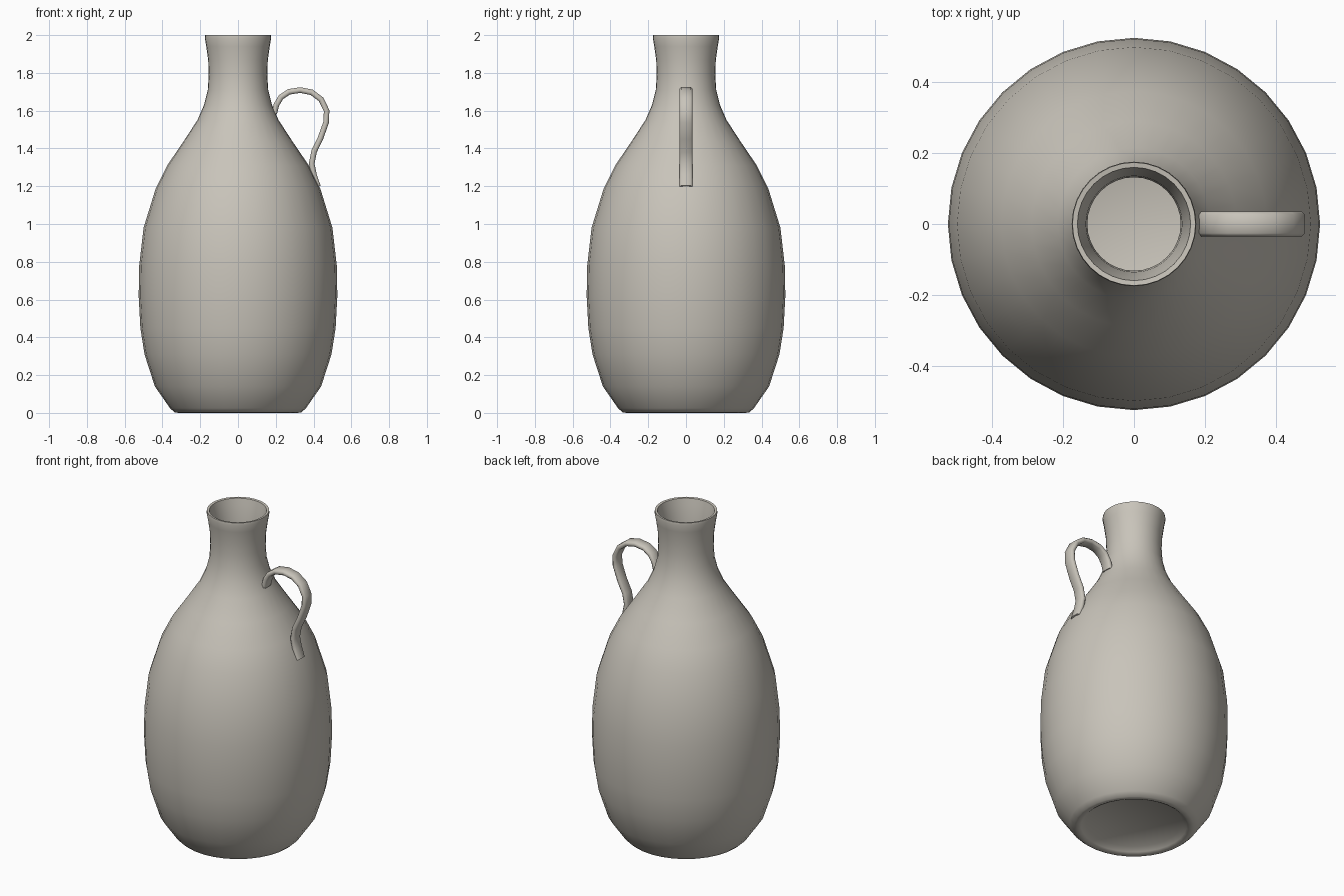
import bpy, bmesh, math
from mathutils import Vector

if "Cube" in bpy.data.objects:
    bpy.data.objects.remove(bpy.data.objects["Cube"])

clay = bpy.data.materials.new("warm grey clay")
clay.diffuse_color = (0.58, 0.55, 0.49, 1)
clay.use_nodes = True
clay.node_tree.nodes["Principled BSDF"].inputs["Base Color"].default_value = clay.diffuse_color


def finish(name, bm, angle):
    bmesh.ops.recalc_face_normals(bm, faces=bm.faces)
    me = bpy.data.meshes.new(name)
    bm.to_mesh(me)
    bm.free()
    ob = bpy.data.objects.new(name, me)
    bpy.context.collection.objects.link(ob)
    me.materials.append(clay)
    bpy.ops.object.select_all(action='DESELECT')
    ob.select_set(True)
    bpy.context.view_layer.objects.active = ob
    bpy.ops.object.shade_smooth_by_angle(angle=math.radians(angle))
    return ob


# Bottle: one closed profile (r, z) from the recessed base, up the outside, down the inside
outer = [(0.0, 0.03), (0.27, 0.03), (0.295, 0.008), (0.31, 0.0), (0.335, 0.002), (0.36, 0.025),
         (0.44, 0.14), (0.495, 0.31), (0.517, 0.45), (0.526, 0.62), (0.523, 0.78),
         (0.50, 0.98), (0.435, 1.19), (0.375, 1.31), (0.29, 1.435), (0.215, 1.55),
         (0.18, 1.63), (0.16, 1.71), (0.155, 1.79), (0.158, 1.87), (0.168, 1.94), (0.176, 1.985)]
inner = [(0.174, 2.0), (0.160, 1.998), (0.152, 1.96), (0.136, 1.87), (0.132, 1.79), (0.137, 1.71),
         (0.156, 1.62), (0.19, 1.54), (0.265, 1.42), (0.35, 1.295), (0.41, 1.18),
         (0.475, 0.97), (0.50, 0.75), (0.49, 0.45), (0.465, 0.31), (0.41, 0.15),
         (0.33, 0.06), (0.0, 0.06)]
bm = bmesh.new()
pts = [bm.verts.new((r, 0, z)) for r, z in outer + inner]
edges = [bm.edges.new(p) for p in zip(pts, pts[1:])]
bmesh.ops.spin(bm, geom=pts + edges, cent=(0, 0, 0), axis=(0, 0, 1),
               angle=math.tau, steps=32, use_duplicate=False)
bmesh.ops.remove_doubles(bm, verts=bm.verts, dist=0.0005)
finish("bottle_body", bm, 50)

# Handle: rounded strap swept along an S-shaped path (x, z)
path = [(0.192, 1.585), (0.203, 1.63), (0.228, 1.672), (0.27, 1.70), (0.33, 1.709),
        (0.39, 1.697), (0.44, 1.66), (0.469, 1.60), (0.467, 1.54), (0.437, 1.455),
        (0.403, 1.385), (0.39, 1.32), (0.402, 1.26), (0.423, 1.198)]
path = [Vector((x, 0, z)) for x, z in path]
section = [(0.035, 0.006), (0.026, 0.015), (-0.026, 0.015), (-0.035, 0.006),
           (-0.035, -0.006), (-0.026, -0.015), (0.026, -0.015), (0.035, -0.006)]
bm = bmesh.new()
rings = []
for i, p in enumerate(path):
    t = (path[min(i + 1, len(path) - 1)] - path[max(i - 1, 0)]).normalized()
    n = Vector((-t.z, 0, t.x))
    rings.append([bm.verts.new(p + Vector((0, a, 0)) + n * b) for a, b in section])
for r0, r1 in zip(rings, rings[1:]):
    for k in range(8):
        bm.faces.new((r0[k], r0[(k + 1) % 8], r1[(k + 1) % 8], r1[k]))
bm.faces.new(rings[0])
bm.faces.new(rings[-1])
finish("handle", bm, 60)
